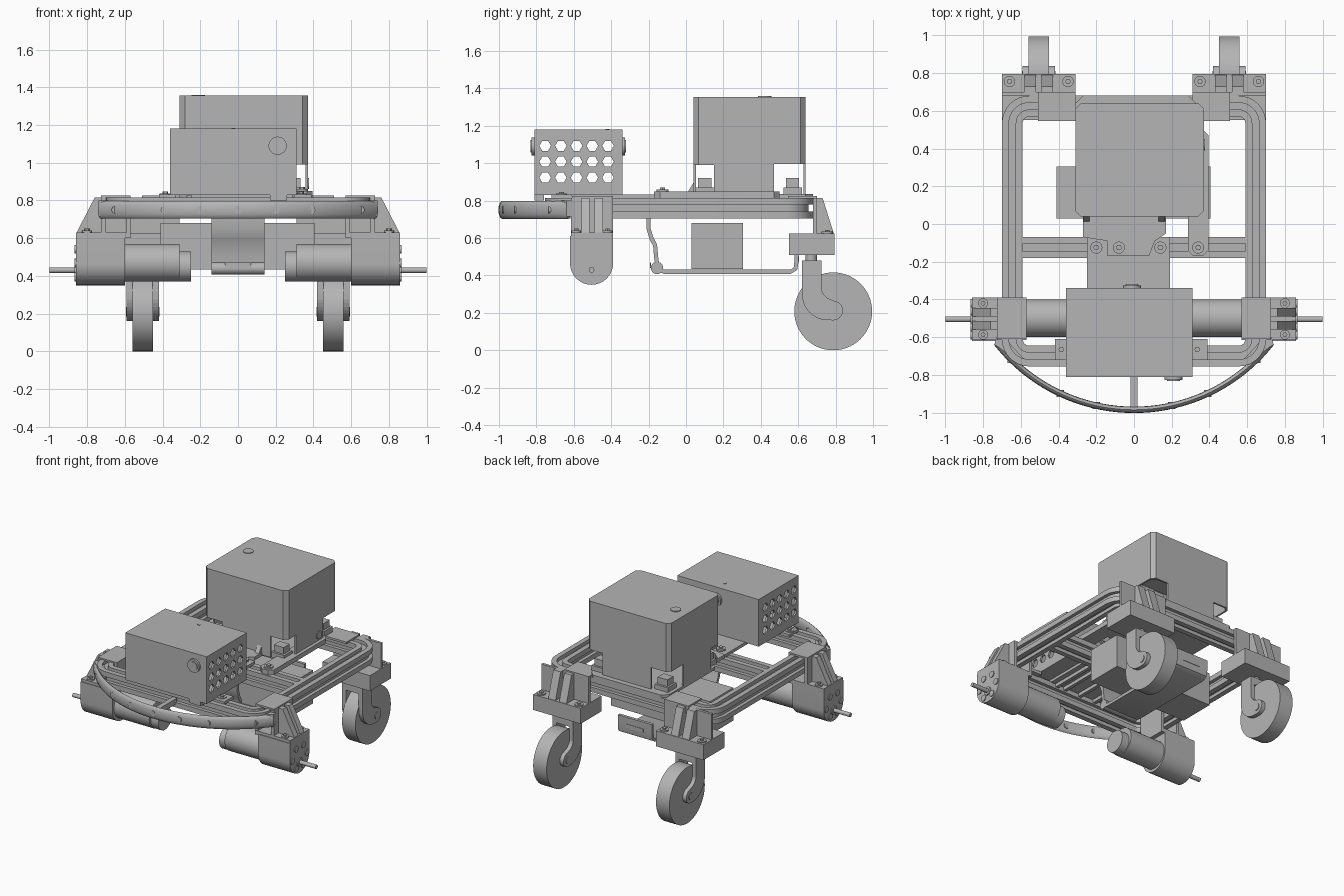
import bpy, bmesh, math
from math import pi, sin, cos, radians
from mathutils import Vector, Matrix

if bpy.data.objects.get("Cube"):
    bpy.data.objects.remove(bpy.data.objects["Cube"])

grey = bpy.data.materials.new("mid grey")
grey.use_nodes = True
COLOUR = (0.46, 0.46, 0.46, 1)
grey.diffuse_color = COLOUR
grey.node_tree.nodes["Principled BSDF"].inputs["Base Color"].default_value = COLOUR


def finish(name, bm, smooth=False):
    bmesh.ops.recalc_face_normals(bm, faces=bm.faces)
    me = bpy.data.meshes.new(name)
    bm.to_mesh(me)
    bm.free()
    me.materials.append(grey)
    ob = bpy.data.objects.new(name, me)
    bpy.context.collection.objects.link(ob)
    if smooth:
        bpy.ops.object.select_all(action='DESELECT')
        ob.select_set(True)
        bpy.context.view_layer.objects.active = ob
        bpy.ops.object.shade_smooth_by_angle(angle=radians(35))
    return ob


def box(name, x0, x1, y0, y1, z0, z1):
    bm = bmesh.new()
    bmesh.ops.create_cube(bm, size=1)
    lo, hi = Vector((x0, y0, z0)), Vector((x1, y1, z1))
    for v in bm.verts:
        v.co = (lo + hi) / 2 + v.co * (hi - lo)
    return finish(name, bm)


def prism(name, pts, axis, a, b, smooth=False):
    """Extrude a 2D outline along an axis; points are the other two axes in order."""
    bm = bmesh.new()
    place = {'x': lambda p, t: (t, *p), 'y': lambda p, t: (p[0], t, p[1]),
             'z': lambda p, t: (*p, t)}[axis]
    ends = [[bm.verts.new(place(p, t)) for p in pts] for t in (a, b)]
    bm.faces.new(ends[0])
    bm.faces.new(ends[1])
    for i in range(len(pts)):
        j = (i + 1) % len(pts)
        bm.faces.new((ends[0][i], ends[0][j], ends[1][j], ends[1][i]))
    return finish(name, bm, smooth)


def arc(cx, cy, r, a0, a1, n):
    return [(cx + r * cos(radians(a0 + (a1 - a0) * i / n)),
             cy + r * sin(radians(a0 + (a1 - a0) * i / n))) for i in range(n + 1)]


def cyl(name, axis, u, v, r, a, b, n=32):
    return prism(name, arc(u, v, r, 0, 360, n)[:-1], axis, a, b, n > 8)


def sweep(name, path, profile, closed=False, smooth=True):
    """Sweep an (outward, up) profile along a horizontal path."""
    bm, rings, n = bmesh.new(), [], len(path)
    P = [Vector(p) for p in path]
    for i, p in enumerate(P):
        if closed:
            prev, nxt = P[i - 1], P[(i + 1) % n]
        else:
            prev, nxt = P[max(i - 1, 0)], P[min(i + 1, n - 1)]
        d = (nxt - prev).normalized()
        out = Vector((d.y, -d.x))
        rings.append([bm.verts.new((*(p + out * o), z)) for o, z in profile])
    m = len(profile)
    for i in range(n if closed else n - 1):
        A, B = rings[i], rings[(i + 1) % n]
        for k in range(m):
            bm.faces.new((A[k], A[(k + 1) % m], B[(k + 1) % m], B[k]))
    if not closed:
        bm.faces.new(rings[0])
        bm.faces.new(rings[-1])
    return finish(name, bm, smooth)


def cut(ob, cutters):
    bpy.context.view_layer.objects.active = ob
    for c in cutters:
        mod = ob.modifiers.new("cut", 'BOOLEAN')
        mod.object, mod.operation, mod.solver = c, 'DIFFERENCE', 'EXACT'
        bpy.ops.object.modifier_apply(modifier=mod.name)
        bpy.data.objects.remove(c)


def bolt(name, x, y, z, r=0.03):
    cyl(name + "_washer", 'z', x, y, r, z, z + 0.012, 20)
    cyl(name + "_head", 'z', x, y, r * 0.5, z, z + 0.022, 6)


# Slotted rail section, one quarter repeated around the square
quarter = [(0.055, -0.055), (0.055, -0.018), (0.03, -0.018), (0.03, 0.018), (0.055, 0.018)]
RZ = 0.76
section = []
for k in range(4):
    c, s = round(cos(k * pi / 2)), round(sin(k * pi / 2))
    section += [(c * u - s * v, RZ + s * u + c * v) for u, v in quarter]

# Rounded perimeter frame and cross rails
X, Y0, Y1, R = 0.645, -0.70, 0.625, 0.09
loop = (arc(X - R, Y1 - R, R, 0, 90, 8) + arc(R - X, Y1 - R, R, 90, 180, 8)
        + arc(R - X, Y0 + R, R, 180, 270, 8) + arc(X - R, Y0 + R, R, 270, 360, 8))
sweep("perimeter_frame", loop, section, closed=True)
sweep("middle_cross_rail", [(-0.6, -0.125), (0.6, -0.125)], section, smooth=False)

# Curved front bumper with studs and centre strut
oval = [(0.017 * cos(t * pi / 6), 0.75 + 0.047 * sin(t * pi / 6)) for t in range(12)]
sweep("front_bumper", arc(0, -0.06, 0.925, 218, 322, 40), oval)
box("bumper_strut", -0.018, 0.018, -0.97, -0.74, 0.73, 0.77)
for x in (-0.65, -0.39, -0.2, 0, 0.2, 0.39, 0.65):
    y = -0.06 - math.sqrt(0.925 ** 2 - x * x)
    cyl("bumper_stud", 'y', x, 0.75, 0.02, y - 0.018, y + 0.02, 16)
for s in (-1, 1):
    prism("bumper_end_bracket", [(s * 0.57, -0.75), (s * 0.74, -0.64), (s * 0.73, -0.6),
                                 (s * 0.69, -0.6), (s * 0.57, -0.73)], 'z', 0.715, 0.8)

# Ventilated front case: hollow, with hexagonal holes through both sides
case = box("front_case", -0.36, 0.31, -0.81, -0.34, 0.83, 1.18)
cut(case, [box("case_cavity", -0.345, 0.295, -0.795, -0.355, 0.845, 1.165)])
cut(case, [cyl("hex_cutter", 'x', -0.753 + 0.084 * i, 0.923 + 0.085 * j, 0.031, -1, 1, 6)
           for i in range(5) for j in range(3)])
for x, a, b in ((0.21, -0.826, -0.80), (-0.01, -0.35, -0.325)):
    cyl("case_button_ring", 'y', x, 1.09, 0.048, a, b)
    cyl("case_button", 'y', x, 1.09, 0.034, a - 0.005, b + 0.005)
cyl("case_top_screw", 'z', -0.025, -0.42, 0.01, 1.175, 1.184, 12)
for x in (-0.385, 0.335):
    box("case_foot", x - 0.035, x + 0.055, -0.72, -0.61, 0.81, 0.832)
    bolt("case_foot_bolt", x, -0.665, 0.825)
box("case_rear_foot", 0.17, 0.26, -0.81, -0.76, 0.80, 0.832)

# Tall cover: chamfered open-bottom shell with corner openings
def chamfered(x0, x1, y0, y1, c):
    return [(x0 + c, y0), (x1 - c, y0), (x1, y0 + c), (x1, y1 - c),
            (x1 - c, y1), (x0 + c, y1), (x0, y1 - c), (x0, y0 + c)]

cover = prism("tall_cover", chamfered(-0.31, 0.37, 0.04, 0.64, 0.028), 'z', 0.832, 1.355)
cut(cover, [prism("cover_cavity", chamfered(-0.297, 0.357, 0.053, 0.627, 0.026), 'z', 0.7, 1.34)])
openings = []
for x0, x1 in ((-0.4, -0.16), (0.24, 0.45)):
    openings.append(box("opening", x0, x1, -0.1, 0.15, 0.8, 0.99))
    openings.append(box("opening", x0, x1, 0.47, 0.8, 0.8, 0.995))
cut(cover, openings)
cyl("cover_top_button", 'z', -0.21, 0.42, 0.036, 1.35, 1.36)
cyl("cover_side_button", 'x', 0.42, 0.89, 0.03, 0.365, 0.376, 20)
for x in (-0.23, 0.29):
    for y in (0.10, 0.57):
        box("cover_mount", x - 0.055, x + 0.055, y - 0.05, y + 0.05, 0.83, 0.87)
        box("cover_mount_clip", x - 0.04, x + 0.04, y - 0.035, y + 0.035, 0.87, 0.92)

# Deck plates and brackets between the rails
prism("cover_base_plate", chamfered(-0.31, 0.33, 0.06, 0.68, 0.04), 'z', 0.815, 0.835)
box("centre_deck", -0.25, 0.19, -0.66, -0.07, 0.81, 0.833)
for x in (-0.19, -0.06, 0.07, 0.14):
    box("deck_rib", x - 0.012, x + 0.012, -0.64, -0.2, 0.785, 0.812)
prism("deck_hook", [(-0.27, 0.08), (-0.27, -0.07), (-0.14, -0.09), (-0.14, -0.17), (0.08, -0.17),
                    (0.11, -0.09), (0.17, -0.05), (0.17, 0.08)], 'z', 0.825, 0.85)
prism("side_arm", chamfered(0.285, 0.395, -0.17, 0.5, 0.03), 'z', 0.815, 0.85)
for x in (-0.2, -0.08, 0.14, 0.34):
    bolt("deck_bolt", x, -0.125, 0.848, 0.032)
for x in (-0.27, 0.13):
    prism("cover_gusset", [(0.0, 0.83), (0.045, 0.83), (0.045, 0.905)], 'x', x, x + 0.035)

# Battery in its bent sheet cradle
box("battery", -0.41, 0.405, 0.03, 0.305, 0.435, 0.68)
centre = [(-0.2, 0.72), (-0.2, 0.65), (-0.185, 0.6), (-0.165, 0.56), (-0.16, 0.5), (-0.15, 0.43),
          (-0.12, 0.42), (0.56, 0.42), (0.585, 0.435), (0.59, 0.47), (0.59, 0.55)]
sides = ([], [])
for i, p in enumerate(centre):
    d = (Vector(centre[min(i + 1, len(centre) - 1)]) - Vector(centre[max(i - 1, 0)])).normalized()
    for side, k in zip(sides, (-0.011, 0.011)):
        side.append((p[0] - d.y * k, p[1] + d.x * k))
prism("battery_cradle", sides[0] + sides[1][::-1], 'x', -0.14, 0.14, True)
cyl("cradle_hinge", 'x', -0.155, 0.44, 0.033, -0.14, 0.14, 24)
box("cradle_front_slot", -0.07, 0.07, -0.192, -0.186, 0.44, 0.47)
box("cradle_rear_slot", -0.07, 0.07, 0.598, 0.604, 0.475, 0.5)

# Drive units and rear casters, mirrored left and right
for s, side in ((1, "left_"), (-1, "right_")):
    # Gear motor with domed-bottom gearbox and axle
    cyl(side + "motor", 'x', -0.5, 0.47, 0.1, s * 0.31, s * 0.62, 40)
    cyl(side + "motor_tail", 'x', -0.5, 0.45, 0.08, s * 0.25, s * 0.32, 32)
    shape = [(-0.39, 0.61), (-0.62, 0.61)] + arc(-0.505, 0.465, 0.115, 180, 360, 20)
    prism(side + "gearbox", shape, 'x', s * 0.6, s * 0.86, True)
    cyl(side + "axle", 'x', -0.505, 0.43, 0.015, s * 0.85, s * 1.0, 16)
    cyl(side + "axle_boss", 'x', -0.505, 0.43, 0.03, s * 0.85, s * 0.868, 20)
    for k in range(6):
        y, z = -0.505 + 0.085 * cos(k * pi / 3), 0.468 + 0.085 * sin(k * pi / 3)
        cyl(side + "gearbox_bolt", 'x', y, z, 0.023, s * 0.85, s * 0.866, 16)

    # Motor bracket: base, wall, top tab and twin slanted ribs
    box(side + "motor_base", s * 0.57, s * 0.86, -0.615, -0.39, 0.60, 0.63)
    box(side + "motor_wall", s * 0.70, s * 0.725, -0.615, -0.39, 0.61, 0.815)
    box(side + "motor_clamp", s * 0.57, s * 0.725, -0.61, -0.39, 0.81, 0.825)
    box(side + "motor_inner_wall", s * 0.57, s * 0.592, -0.61, -0.39, 0.61, 0.82)
    rib = [(s * 0.72, 0.63), (s * 0.855, 0.63), (s * 0.76, 0.815), (s * 0.72, 0.815)]
    for y in (-0.56, -0.49):
        prism(side + "motor_rib", rib, 'y', y, y + 0.045)
    for y in (-0.587, -0.42):
        bolt(side + "motor_bolt", s * 0.80, y, 0.628, 0.026)

    # Caster bracket: block, wall, twin ribs and clamp over the rail
    box(side + "caster_block", s * 0.31, s * 0.70, 0.55, 0.795, 0.51, 0.625)
    box(side + "caster_wall", s * 0.31, s * 0.70, 0.68, 0.70, 0.62, 0.815)
    box(side + "caster_clamp", s * 0.31, s * 0.51, 0.545, 0.70, 0.81, 0.825)
    rib = [(0.69, 0.625), (0.79, 0.625), (0.73, 0.815), (0.69, 0.815)]
    for x in (0.43, 0.52):
        prism(side + "caster_rib", rib, 'x', s * x, s * (x + 0.06))
    for x in (0.35, 0.66):
        bolt(side + "caster_bolt", s * x, 0.755, 0.622)

    # Caster wheel, stem and trailing fork
    cyl(side + "caster_wheel", 'x', 0.787, 0.208, 0.208, s * 0.45, s * 0.56, 56)
    cyl(side + "caster_stem", 'z', s * 0.505, 0.67, 0.03, 0.45, 0.53, 20)
    box(side + "fork_crown", s * 0.42, s * 0.59, 0.62, 0.725, 0.425, 0.48)
    blade = ([(0.725, 0.48), (0.62, 0.48), (0.62, 0.31)] + arc(0.76, 0.30, 0.14, 190, 260, 8)
             + arc(0.787, 0.212, 0.052, 270, 440, 12) + arc(0.79, 0.335, 0.065, 250, 190, 6))
    for x in (0.42, 0.558):
        prism(side + "fork_blade", blade, 'x', s * x, s * (x + 0.032))
    cyl(side + "wheel_axle", 'x', 0.787, 0.21, 0.025, s * 0.415, s * 0.595, 20)
